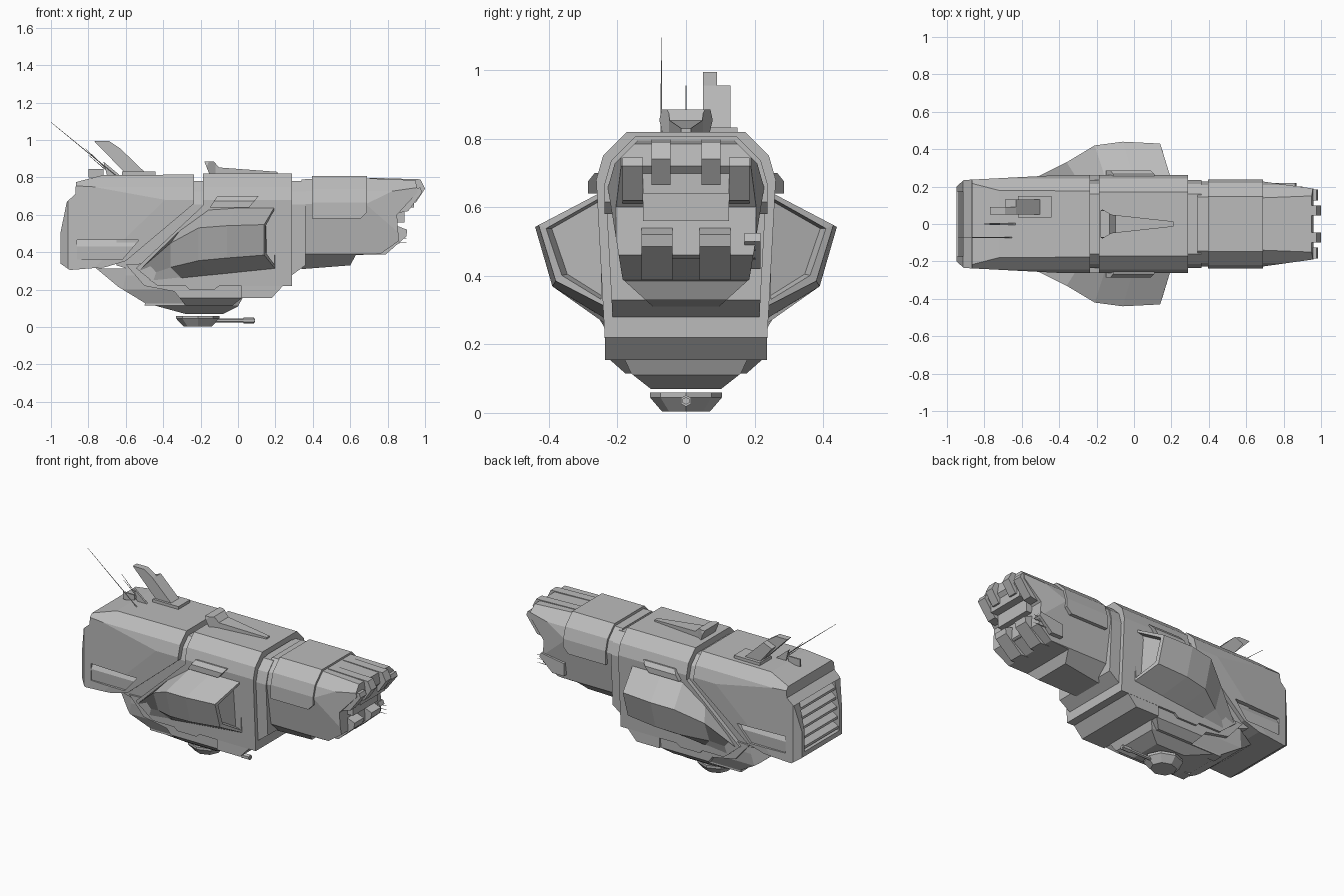
import bpy, bmesh
from mathutils import Vector

cube = bpy.data.objects.get("Cube")
if cube:
    bpy.data.objects.remove(cube)

# Single hull colour
grey = bpy.data.materials.new("hull grey")
grey.use_nodes = True
colour = (.5, .5, .5, 1)
grey.diffuse_color = colour
grey.node_tree.nodes["Principled BSDF"].inputs["Base Color"].default_value = colour


def finish(bm, name):
    bmesh.ops.recalc_face_normals(bm, faces=bm.faces)
    mesh = bpy.data.meshes.new(name)
    bm.to_mesh(mesh)
    bm.free()
    mesh.materials.append(grey)
    ob = bpy.data.objects.new(name, mesh)
    bpy.context.collection.objects.link(ob)
    return ob


def prism(name, outline, axis, low, high):
    """Extrude a flat outline along one axis."""
    def place(a, b):
        point = [a, b]
        point.insert("xyz".index(axis), low)
        return point
    bm = bmesh.new()
    face = bm.faces.new([bm.verts.new(place(*p)) for p in outline])
    new = bmesh.ops.extrude_face_region(bm, geom=[face])["geom"]
    move = Vector([(high - low) * (axis == letter) for letter in "xyz"])
    verts = [item for item in new if isinstance(item, bmesh.types.BMVert)]
    bmesh.ops.translate(bm, vec=move, verts=verts)
    return finish(bm, name)


def boolean(ob, tool, operation):
    mod = ob.modifiers.new("cut", "BOOLEAN")
    mod.object, mod.operation, mod.solver = tool, operation, "EXACT"
    graph = bpy.context.evaluated_depsgraph_get()
    mesh = bpy.data.meshes.new_from_object(ob.evaluated_get(graph))
    ob.modifiers.clear()
    ob.data = mesh
    bpy.data.objects.remove(tool)


def section(wide, top, base, foot):
    """Right half of a hull cross-section with a rounded shoulder."""
    return [(foot, base), (wide, top - .14), (wide - .02, top - .07), (wide - .09, top)]


def mirrored(half):
    return half + [(-y, z) for y, z in reversed(half)]


def solid(name, side, half, taper=None):
    """Side outline trimmed by a cross-section and by a plan along the length."""
    ob = prism(name, side, "y", -1, 1)
    boolean(ob, prism("tool", mirrored(half), "x", -2, 2), "INTERSECT")
    if taper:
        plan = taper + [(x, -y) for x, y in reversed(taper)]
        boolean(ob, prism("tool", plan, "z", -1, 2), "INTERSECT")
    return ob


def box(name, x, y, z):
    corners = [(x[0], y[0]), (x[1], y[0]), (x[1], y[1]), (x[0], y[1])]
    return prism(name, corners, "z", *z)


def pair(name, outline, near, far):
    for side in (1, -1):
        prism(name, outline, "y", side * near, side * far)


def rod(name, start, end, radius, tip=None, sides=6):
    start, end = Vector(start), Vector(end)
    along = end - start
    bm = bmesh.new()
    bmesh.ops.create_cone(bm, cap_ends=True, segments=sides, radius1=radius,
                          radius2=radius if tip is None else tip, depth=along.length)
    turn = along.to_track_quat("Z", "Y").to_matrix()
    bmesh.ops.rotate(bm, matrix=turn, verts=bm.verts)
    bmesh.ops.translate(bm, vec=(start + end) / 2, verts=bm.verts)
    return finish(bm, name)


# Shared levels and seams
roof, seam, waist, mouth = .82, -.235, -.187, .29
hull = section(wide=.262, top=roof, base=.2, foot=.236)

# Rear hull with side recesses and a louvred tail opening
rear = solid("rear_hull",
             [(-.9, .305), (-.71, .32), (-.6, .353), (seam, .66), (seam, .815), (-.72, .813),
              (-.866, .775), (-.87, .71), (-.915, .67), (-.95, .5), (-.95, .34)],
             hull, taper=[(-.96, .19), (-.91, .235), (seam, .27)])
slot = [(-.86, .36), (-.62, .36), (-.53, .465), (-.86, .465)]
boolean(rear, prism("tool", slot, "y", -1, 1), "DIFFERENCE")
solid("side_recess_panel", slot, [(.23, .35), (.235, .43), (.215, .47)])
boolean(rear, box("tool", x=(-1, -.885), y=(-.175, .175), z=(.37, .67)), "DIFFERENCE")
for step in range(5):
    back, low = -.94 + step * .005, .38 + step * .06
    prism("tail_louvre", [(back, low), (-.87, low + .04), (-.87, low + .055), (back, low + .015)],
          "y", -.18, .18)

# Recessed core that shows in the armour gaps and as the front neck
solid("core", [(-.65, .33), (-.4, .25), (.25, .25), (.36, .33), (.36, .78), (-.65, .78)],
      section(wide=.235, top=.795, base=.2, foot=.21))

# Middle armour with an open front
middle = solid("middle_hull",
               [(waist, roof + .01), (mouth, roof + .01), (mouth, .22), (-.1, .22), (-.14, .19),
                (-.25, .19), (-.28, .22), (-.43, .22), (-.545, .315), (waist, .65)], hull)
opening = mirrored(section(wide=.215, top=.785, base=.3, foot=.19))
boolean(middle, prism("tool", opening, "x", .255, 1), "DIFFERENCE")

# Lower frame, keel blocks and belly
solid("lower_frame",
      [(-.6, .335), (-.5, .22), (-.34, .19), (-.28, .115), (-.03, .115), (.02, .155),
       (.18, .155), (.24, .22), (.24, .3), (-.5, .34)],
      [(.16, .1), (.222, .155), (.23, .36)])
pair("keel_block", [(.02, .155), (.18, .155), (.24, .22), (.02, .24)], near=.13, far=.236)
solid("belly", [(-.76, .315), (-.64, .215), (-.5, .13), (-.28, .07), (-.08, .07), (0, .11), (.1, .3)],
      [(.09, .06), (.16, .115), (.2, .2), (.22, .35)],
      taper=[(-.78, .1), (-.6, .21), (0, .21), (.11, .12)])
pair("belly_skid", [(-.5, .115), (-.25, .115), (-.25, .2), (-.48, .2)], near=.1, far=.165)

# Side pods with inset intakes
stations = [(.2, .43, .65), (0, .44, .65), (-.15, .42, .64), (-.3, .33, .53), (-.46, .25, .34)]
for side in (1, -1):
    bm = bmesh.new()
    rows = []
    for x, reach, top in stations:
        base = .29 + x / 10
        rise, swept, root = top - base, x - .06, .235
        ring = [(x, root, top), (swept, reach, top - .3 * rise),
                (swept, reach - .05, base + .22 * rise), (x, root, base)]
        rows.append([bm.verts.new((a, side * b, c)) for a, b, c in ring])
    for row, after in zip(rows, rows[1:]):
        for i in range(4):
            bm.faces.new((row[i - 1], row[i], after[i], after[i - 1]))
    bm.faces.new(rows[-1])
    intake = bm.faces.new(rows[0])
    bmesh.ops.recalc_face_normals(bm, faces=bm.faces)
    bmesh.ops.inset_region(bm, faces=[intake], thickness=.025)
    bmesh.ops.inset_region(bm, faces=[intake], thickness=.004, depth=-.04)
    finish(bm, "side_pod")
solid("upper_side_plates", [(-.15, .64), (.06, .64), (.11, .7), (-.11, .7)],
      [(.286, .63), (.286, .675), (.262, .705)])

# Front hull and its raised armour panel
narrowing = [(.3, .24), (.69, .227), (.99, .185), (1.01, .15)]
solid("front_hull",
      [(.34, .31), (.6, .33), (.63, .385), (.76, .39), (.86, .46), (.85, .6), (.96, .72),
       (.95, .785), (.69, .795), (.34, .79)],
      [(.08, .295)] + section(wide=.228, top=.797, base=.39, foot=.185), narrowing)
solid("front_armour", [(.395, .58), (.655, .58), (.69, .615), (.69, roof), (.395, roof)],
      section(wide=.238, top=.807, base=.5, foot=.238))

# Nose: ribs, cheeks, stepped face blocks and jaw
pair("nose_rib", [(.7, .798), (.975, .79), (1, .74), (.95, .665), (.8, .66)], near=.045, far=.1)
pair("nose_cheek", [(.8, .74), (.975, .745), (.985, .72), (.91, .62), (.8, .6)], near=.125, far=.185)
pair("jaw_block", [(.72, .388), (.79, .388), (.9, .485), (.905, .52), (.8, .56)], near=.04, far=.13)
for name, front, low, high in (("face_upper_block", .94, .64, .73), ("face_middle_block", .89, .56, .64),
                               ("jaw_core", .85, .45, .56)):
    box(name, x=(.75, front), y=(-.125, .125), z=(low, high))

# Gun box on the left cheek
prism("gun_box", [(.7, .42), (.78, .42), (.87, .5), (.86, .525), (.7, .5)], "y", .17, .218)
for height in (.45, .475, .5):
    rod("gun_spike", (.78, .2, height), (.9, .2, height), radius=.004, tip=.001)

# Turret below
for name, low, high, radius, tip in (("turret_bowl", .004, .045, .07, .105),
                                     ("turret_rim", .045, .06, .105, .105)):
    ob = rod(name, (0, 0, low), (0, 0, high), radius, tip, sides=8)
    ob.location.x = -.215
    ob.scale.x = 1.1
rod("turret_barrel", (-.12, 0, .035), (.09, 0, .035), radius=.011)
rod("turret_muzzle", (.03, 0, .035), (.085, 0, .035), radius=.017)

# Roof fin
solid("roof_fin", [(-.15, .81), (.21, .81), (.21, .83), (-.1, .853), (-.13, .885), (-.18, .885)],
      [(.09, .8), (.07, .89)], taper=[(-.18, .085), (-.12, .05), (.21, .014)])

# Sensor tower on its base
box("tower_base", x=(-.62, -.44), y=(.035, .15), z=(.8, .832))
prism("tower_tall", [(-.6, roof), (-.49, roof), (-.63, .955), (-.69, .995), (-.77, .995)],
      "y", .05, .09)
prism("tower_short", [(-.6, roof), (-.49, roof), (-.63, .955), (-.69, .93)], "y", .088, .13)

# Antennas
prism("antenna_fin", [(-.63, .81), (-.72, .885), (-.7, .81)], "y", -.006, .006)
box("antenna_foot", x=(-.8, -.72), y=(-.005, .005), z=(.8, .845))
rod("long_antenna", (-.64, -.072, .8), (-1, -.072, 1.095), radius=.003, tip=.001)
for end in ((-.815, 0, .955), (-.8, 0, .92)):
    rod("short_antenna", (-.66, 0, .8), end, radius=.003, tip=.001)
